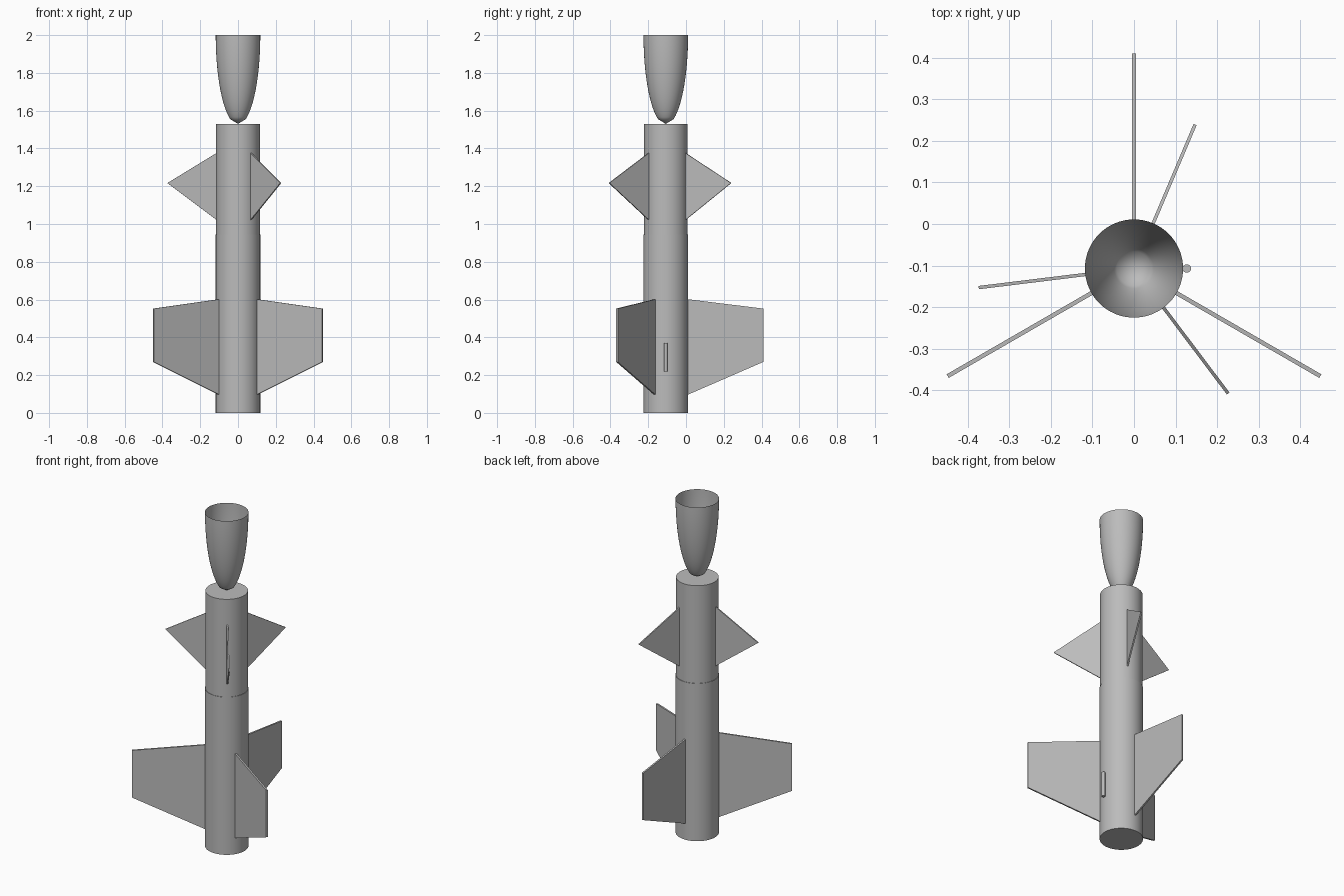
import bpy, bmesh, math

cube = bpy.data.objects.get("Cube")
if cube:
    bpy.data.objects.remove(cube, do_unlink=True)

AXIS_Y = -0.107   # rocket axis sits forward of centre because of the rear fin
SEGMENTS = 64

grey = bpy.data.materials.new("light_grey")
grey.use_nodes = True
colour = (0.5, 0.5, 0.5, 1)
grey.diffuse_color = colour
grey.node_tree.nodes["Principled BSDF"].inputs["Base Color"].default_value = colour


def finish(bm, name, smooth=False):
    bmesh.ops.recalc_face_normals(bm, faces=bm.faces)
    mesh = bpy.data.meshes.new(name)
    bm.to_mesh(mesh)
    bm.free()
    mesh.materials.append(grey)
    obj = bpy.data.objects.new(name, mesh)
    obj.location.y = AXIS_Y
    bpy.context.collection.objects.link(obj)
    if smooth:
        bpy.ops.object.select_all(action="DESELECT")
        obj.select_set(True)
        bpy.context.view_layer.objects.active = obj
        bpy.ops.object.shade_smooth_by_angle(angle=math.radians(30))
    return obj


def lathe(name, profile):
    """Revolve (radius, z) points around the rocket axis."""
    bm = bmesh.new()
    verts = [bm.verts.new((r, 0, z)) for r, z in profile]
    edges = [bm.edges.new(pair) for pair in zip(verts, verts[1:])]
    bmesh.ops.spin(bm, geom=verts + edges, cent=(0, 0, 0), axis=(0, 0, 1),
                   angle=math.tau, steps=SEGMENTS, use_duplicate=False)
    bmesh.ops.remove_doubles(bm, verts=bm.verts, dist=0.0001)
    return finish(bm, name, smooth=True)


def fin(name, outline, thickness, angle):
    """Extrude a (radius, z) outline into a flat fin and turn it about the axis."""
    bm = bmesh.new()
    face = bm.faces.new([bm.verts.new((r, -thickness / 2, z)) for r, z in outline])
    side = bmesh.ops.extrude_face_region(bm, geom=[face])["geom"]
    bmesh.ops.translate(bm, vec=(0, thickness, 0),
                        verts=[v for v in side if isinstance(v, bmesh.types.BMVert)])
    finish(bm, name).rotation_euler.z = math.radians(angle)


# Body tubes: a wide booster and a slightly narrower upper stage
lathe("lower_body", [(0, 0), (0.118, 0), (0.118, 0.945), (0, 0.945)])
lathe("upper_body", [(0, 0.94), (0.1155, 0.94), (0.1155, 1.53), (0, 1.53)])

# Upturned hollow nose cone with a blunt conical tip
TIP_R, TIP_Z, RIM_R, RIM_Z = 0.041, 1.555, 0.118, 2.0
start = math.acos(TIP_R / RIM_R)
depth = (RIM_Z - TIP_Z) / math.sin(start)
steps = 20
curve = [(RIM_R * math.cos(start * (1 - i / steps)),
          RIM_Z - depth * math.sin(start * (1 - i / steps))) for i in range(steps + 1)]
lathe("nose_cone", [(0, 1.53)] + curve)

# Three large tail fins and three small triangular upper fins
for i, label in enumerate(("rear", "right", "left")):
    fin("tail_fin_" + label,
        [(0.114, 0.095), (0.517, 0.27), (0.517, 0.552), (0.114, 0.602)],
        0.010, 90 + 120 * i)
    fin("upper_fin_" + label,
        [(0.112, 1.02), (0.376, 1.217), (0.112, 1.377)],
        0.008, 67 + 120 * i)

# Launch lug on the left side
lug = lathe("launch_lug", [(0, 0.22), (0.01, 0.22), (0.01, 0.37), (0, 0.37)])
lug.location.x = 0.127
